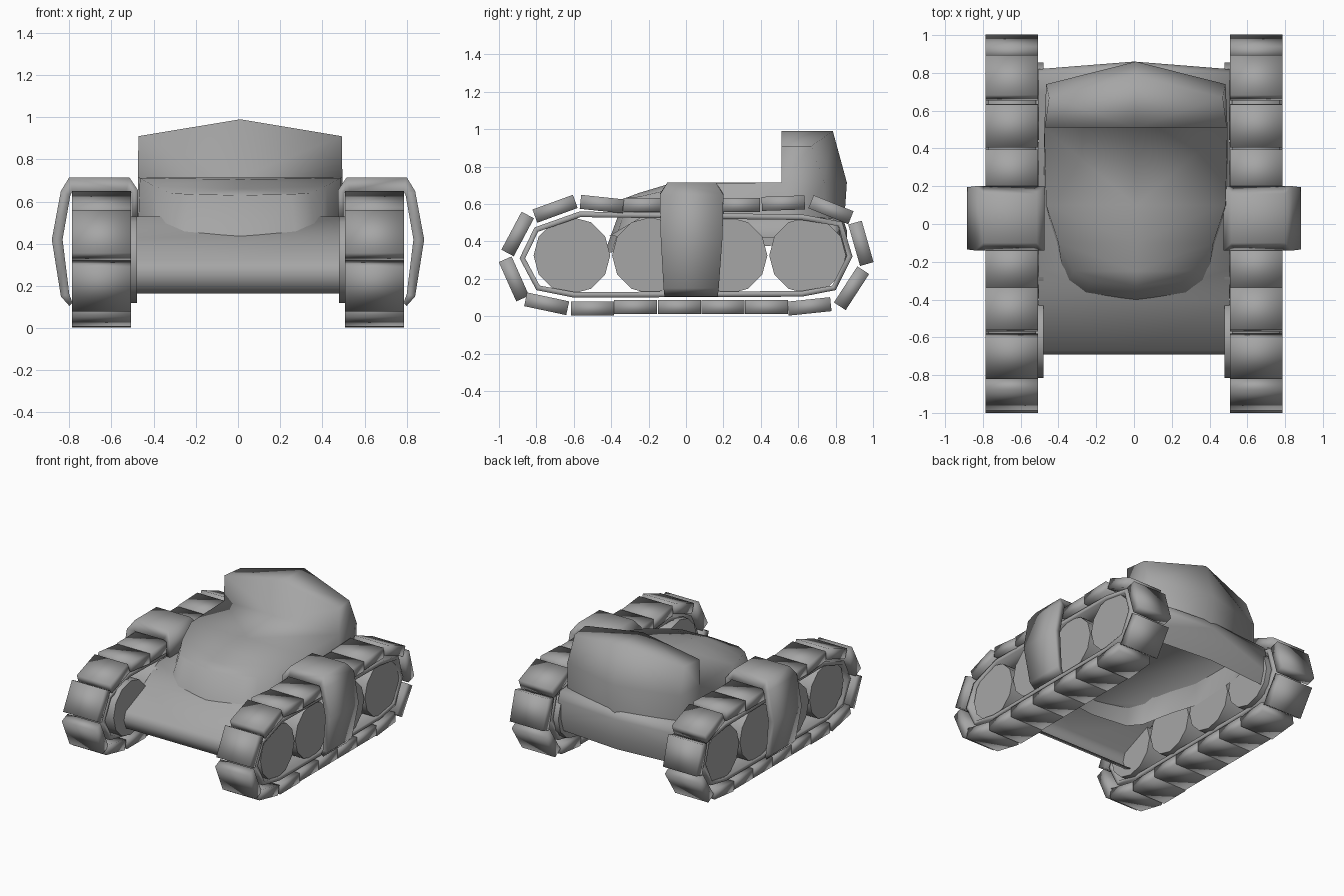
import bpy, bmesh, math
from mathutils import Matrix

if "Cube" in bpy.data.objects:
    bpy.data.objects.remove(bpy.data.objects["Cube"])

grey = bpy.data.materials.new("dark_grey")
grey.diffuse_color = (.38, .38, .38, 1)
grey.use_nodes = True
grey.node_tree.nodes["Principled BSDF"].inputs["Base Color"].default_value = grey.diffuse_color


def finish(name, bm, thick=0, flat_caps=False):
    """Turn a bmesh half into a smooth, mirrored object."""
    bmesh.ops.recalc_face_normals(bm, faces=bm.faces)
    me = bpy.data.meshes.new(name)
    bm.to_mesh(me)
    bm.free()
    for p in me.polygons:
        p.use_smooth = not (flat_caps and len(p.vertices) > 4)
    me.materials.append(grey)
    ob = bpy.data.objects.new(name, me)
    bpy.context.collection.objects.link(ob)
    ob.modifiers.new("mirror", 'MIRROR').merge_threshold = 0.0005
    if thick:
        ob.modifiers.new("solid", 'SOLIDIFY').thickness = thick
    return ob


def make(name, verts, faces, thick=0):
    bm = bmesh.new()
    vs = [bm.verts.new(v) for v in verts]
    for f in faces:
        bm.faces.new([vs[i] for i in f])
    return finish(name, bm, thick)


def grid_faces(rows, cols, closed=False):
    n = rows if closed else rows - 1
    return [(r * cols + c, r * cols + c + 1, (r + 1) % rows * cols + c + 1, (r + 1) % rows * cols + c)
            for r in range(n) for c in range(cols - 1)]


# Track pads: (y, z, tilt in degrees) round the loop
pads = [(-.70, .575, 20), (-.45, .60, -6), (-.22, .595, 0), (.03, .595, 0), (.28, .595, 0),
        (.52, .605, 2), (.775, .57, -22), (.935, .39, -74), (.885, .15, 57), (.66, .053, 6),
        (.43, .05, 0), (.197, .05, 0), (-.036, .05, 0), (-.27, .05, 0), (-.50, .042, 0),
        (-.745, .067, -12), (-.92, .20, -66), (-.90, .44, 62)]
bm = bmesh.new()
for y, z, a in pads:
    mat = (Matrix.Translation((.647, y, z)) @ Matrix.Rotation(math.radians(a), 4, 'X')
           @ Matrix.Diagonal((.28, .23, .075, 1)))
    bmesh.ops.create_cube(bm, size=1, matrix=mat)
finish("track_pads", bm)

# Inner track belt
loop = [(-.89, .31), (-.81, .475), (-.57, .56), (.62, .545), (.835, .505), (.89, .32),
        (.80, .14), (.62, .105), (-.60, .10), (-.80, .14)]
make("track_belt", [(x, y, z) for y, z in loop for x in (.52, .77)],
     grid_faces(len(loop), 2, True), .03)

# Road wheels
for i in range(4):
    bm = bmesh.new()
    bmesh.ops.create_cone(bm, cap_ends=True, segments=12, radius1=.205, radius2=.205, depth=.28,
                          matrix=Matrix.Translation((.62, -.61 + .42 * i, .325))
                          @ Matrix.Rotation(math.pi / 2, 4, 'Y'))
    finish("road_wheel_%d" % (i + 1), bm, flat_caps=True)

# Side guards arching over the tracks: x, z, y front, y back
arch = [(.475, .53, -.14, .20), (.475, .655, -.14, .20), (.515, .715, -.10, .16),
        (.80, .715, -.10, .16), (.84, .65, -.14, .20), (.883, .42, -.135, .195),
        (.84, .15, -.12, .175), (.80, .105, -.115, .17)]
inner = [(.505, .53), (.505, .64), (.53, .65), (.785, .65), (.795, .63), (.832, .42), (.80, .16), (.785, .12)]
v = []
for (x, z, a, b), (xi, zi) in zip(arch, inner):
    ai, bi = (-.14, .20) if z > .6 else (a, b)
    v += [(x, a, z), (x, b, z), (xi, bi, zi), (xi, ai, zi)]
f = []
for r in range(len(arch) - 1):
    for c in range(4):
        d = (c + 1) % 4
        f.append((4 * r + c, 4 * r + d, 4 * r + 4 + d, 4 * r + 4 + c))
f += [(0, 1, 2, 3), tuple(range(len(v) - 4, len(v)))]
make("side_guard", v, f)

# Lower hull: open-bottomed sheet, slightly pointed at the rear (y, z, centre offset)
hull = [(-.60, .165, 0), (-.665, .19, 0), (-.69, .26, 0), (-.67, .32, 0), (-.41, .43, 0),
        (-.24, .53, 0), (.70, .53, .03), (.80, .52, .04), (.82, .46, .04), (.82, .32, .04), (.79, .22, .04)]
v = [(x, y + (o if x == 0 else 0), z) for y, z, o in hull for x in (0, .505)]
n = len(v)
v += [(.505, y, .42) for y in (-.24, .70, .78)]
f = grid_faces(len(hull), 2)
f += [(9, 11, n), (11, 13, n + 1, n), (13, 15, n + 2, n + 1), (15, 17, n + 2)]
make("hull", v, f)

# Upper cabin: lower and upper outlines lofted, roof strips, and raised rear cowl
low = [(0, -.435, .34), (.28, -.40, .34), (.375, -.34, .36), (.425, -.10, .36),
       (.487, .10, .36), (.485, .51, .38), (.47, .74, .42), (0, .84, .42)]
top = [(0, -.33, .63), (.24, -.305, .635), (.33, -.25, .64), (.41, -.10, .675),
       (.475, .10, .712), (.485, .51, .715), (.475, .74, .715), (0, .86, .715)]
mid = [(0, -.25, .66), (0, -.10, .705), (0, .10, .715), (0, .51, .715)]
cowl = [(0, .51, .99), (.482, .51, .91), (.46, .67, .91), (0, .785, .99)]
f = [(i, i + 1, i + 9, i + 8) for i in range(7)]
f += [(8, 9, 10, 16), (16, 10, 11, 17), (17, 11, 12, 18), (18, 12, 13, 19)]
f += [(19, 13, 21, 20), (13, 14, 22, 21), (14, 15, 23, 22), (20, 21, 22, 23)]
cabin = make("cabin", low + top + mid + cowl, f)
cabin.location.x = .01
